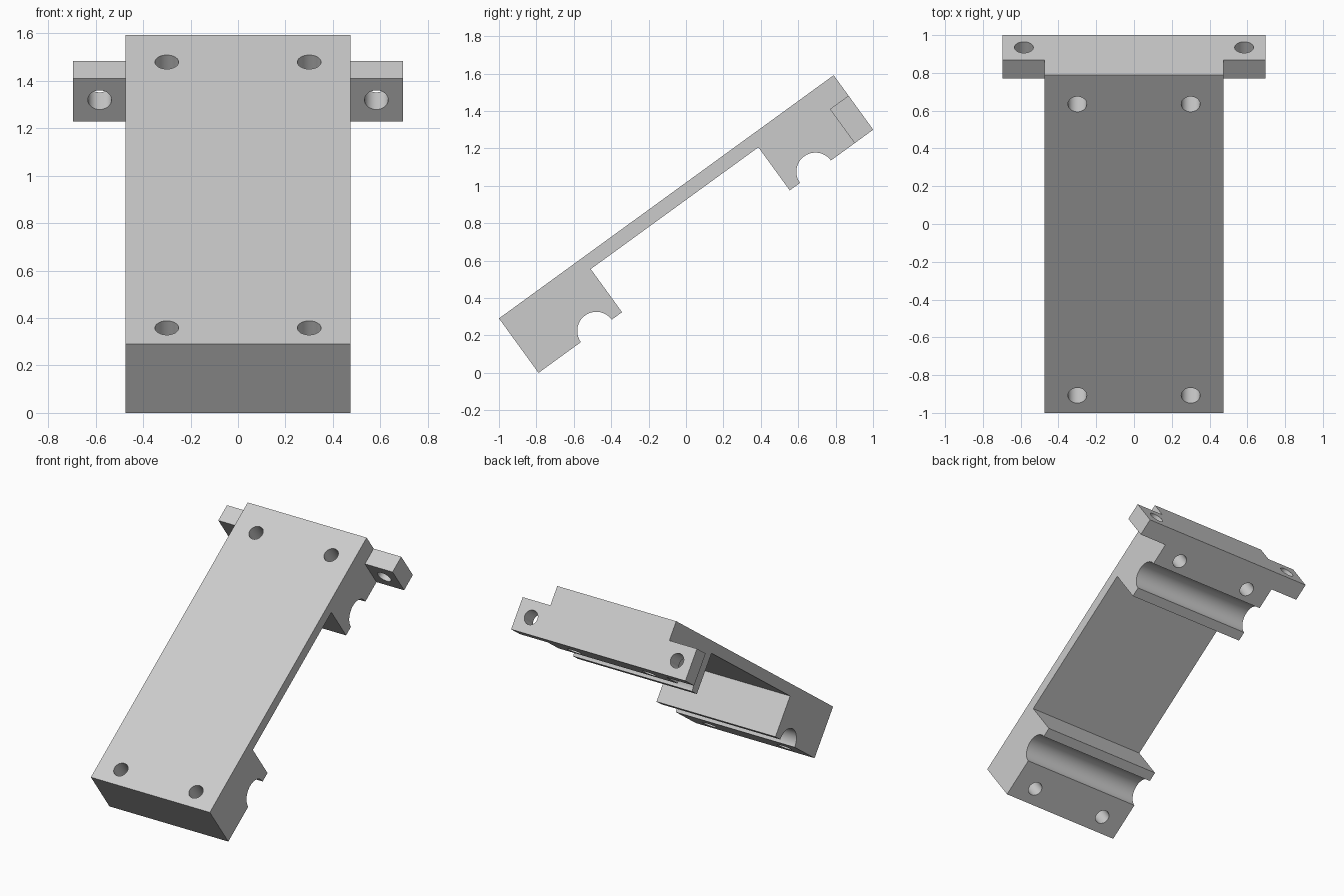
import bpy, bmesh
from math import radians, sin, cos, pi
from mathutils import Matrix, Vector

if "Cube" in bpy.data.objects:
    bpy.data.objects.remove(bpy.data.objects["Cube"], do_unlink=True)

TILT = radians(36)
LENGTH, DEPTH, PLATE = 2.212, 0.36, 0.075    # along slope, block depth, plate depth
HALF_W, BLOCK = 0.475, 0.552
GROOVE_AT, GROOVE_R = 0.382, 0.102
EAR_HALF, EAR_LEN, EAR_TOP = 0.696, 0.123, 0.135
HOLE_R = 0.05

# Local frame: x across, y up the slope, z out of the top face
PLACE = Matrix.Translation((0, -1, DEPTH * cos(TILT))) @ Matrix.Rotation(TILT, 4, 'X')

grey = bpy.data.materials.new("light_grey")
grey.use_nodes = True
colour = (0.6, 0.6, 0.6, 1)
grey.diffuse_color = colour
grey.node_tree.nodes["Principled BSDF"].inputs["Base Color"].default_value = colour


def make_object(name, bm):
    bmesh.ops.recalc_face_normals(bm, faces=bm.faces)
    mesh = bpy.data.meshes.new(name)
    bm.to_mesh(mesh)
    bm.free()
    mesh.materials.append(grey)
    obj = bpy.data.objects.new(name, mesh)
    bpy.context.collection.objects.link(obj)
    obj.matrix_world = PLACE
    return obj


def prism(name, outline, half_width):
    """Side outline (y, z) swept across x."""
    bm = bmesh.new()
    face = bm.faces.new([bm.verts.new((-half_width, y, z)) for y, z in outline])
    swept = bmesh.ops.extrude_face_region(bm, geom=[face])["geom"]
    bmesh.ops.translate(bm, vec=(2 * half_width, 0, 0),
                        verts=[v for v in swept if isinstance(v, bmesh.types.BMVert)])
    return make_object(name, bm)


def groove(centre, steps=32):
    return [(centre - GROOVE_R * cos(pi * i / steps),
             -DEPTH + GROOVE_R * sin(pi * i / steps)) for i in range(steps + 1)]


# Body: thin plate with a grooved block under each end
outline = [(0, 0), (0, -DEPTH)]
outline += groove(GROOVE_AT)
outline += [(BLOCK, -DEPTH), (BLOCK, -PLATE),
            (LENGTH - BLOCK, -PLATE), (LENGTH - BLOCK, -DEPTH)]
outline += groove(LENGTH - GROOVE_AT)
outline += [(LENGTH, -DEPTH), (LENGTH, 0)]
body = prism("bracket_body", outline, HALF_W)

# Crossbar forming the two mounting ears
low = LENGTH - EAR_LEN
ears = prism("ear_bar", [(low, -DEPTH), (LENGTH, -DEPTH),
                         (LENGTH, -EAR_TOP), (low, -EAR_TOP)], EAR_HALF)

# Bolt holes: four through the blocks, one through each ear
bm = bmesh.new()


def add_hole(centre, turn, length):
    bmesh.ops.create_cone(bm, cap_ends=True, segments=40, radius1=HOLE_R, radius2=HOLE_R,
                          depth=length, matrix=Matrix.Translation(Vector(centre)) @ turn)


for side in (-1, 1):
    for y in (0.114, 2.02):
        add_hole((side * 0.3, y, -DEPTH / 2), Matrix(), DEPTH + 0.1)
    add_hole((side * 0.583, LENGTH - EAR_LEN / 2, -(DEPTH + EAR_TOP) / 2),
             Matrix.Rotation(pi / 2, 4, 'X'), EAR_LEN + 0.1)
holes = make_object("hole_cutter", bm)

# Join and drill
for tool, mode in ((ears, 'UNION'), (holes, 'DIFFERENCE')):
    mod = body.modifiers.new(tool.name, 'BOOLEAN')
    mod.operation, mod.solver, mod.object = mode, 'EXACT', tool
bpy.context.view_layer.update()
bpy.ops.object.select_all(action='DESELECT')
bpy.context.view_layer.objects.active = body
body.select_set(True)
for mod in list(body.modifiers):
    bpy.ops.object.modifier_apply(modifier=mod.name)
for tool in (ears, holes):
    bpy.data.objects.remove(tool, do_unlink=True)
bpy.ops.object.shade_smooth_by_angle(angle=radians(30))
